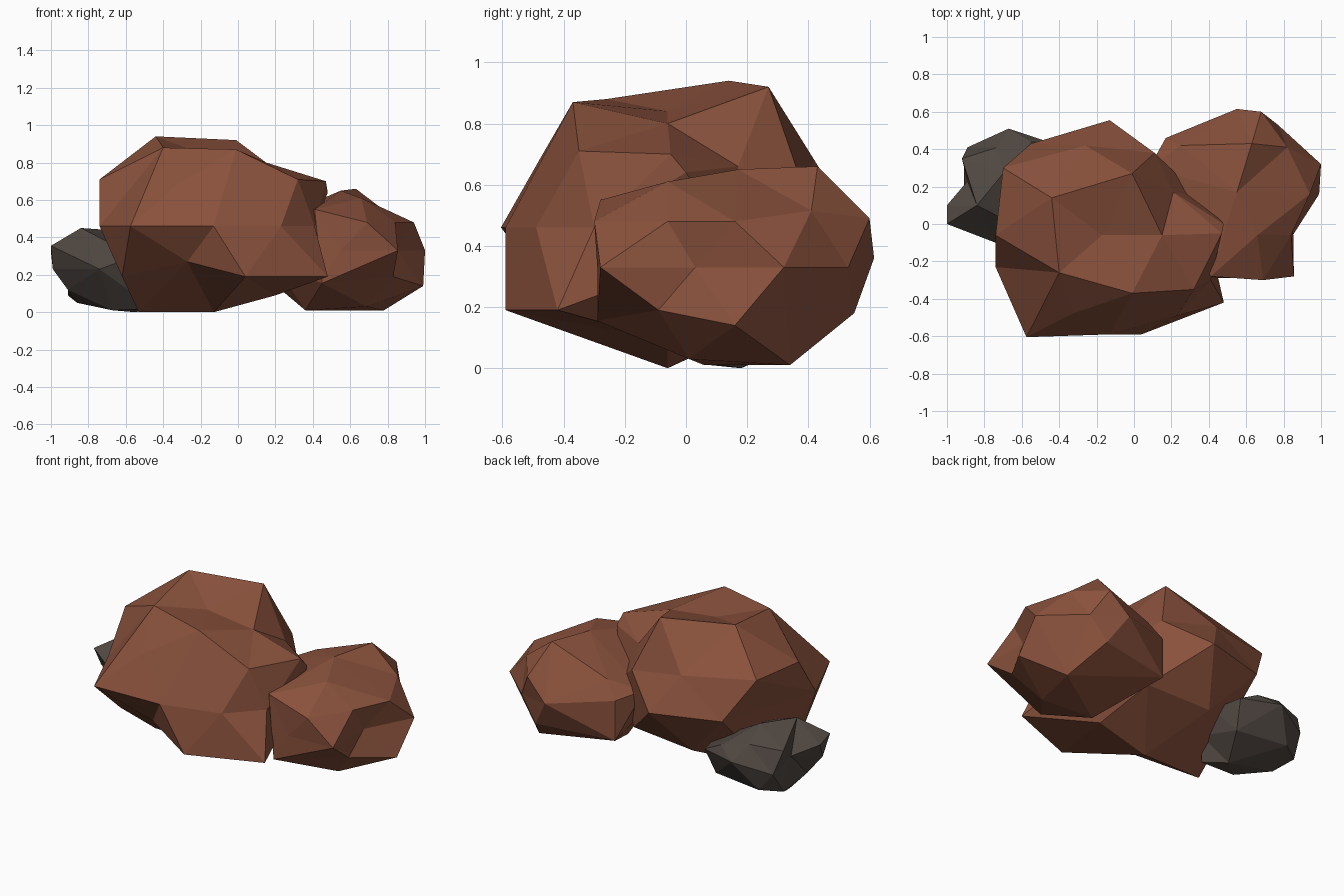
import bpy
import bmesh
from mathutils import Vector

# Remove the default cube
default_cube = bpy.data.objects.get("Cube")
if default_cube:
    bpy.data.objects.remove(default_cube, do_unlink=True)


def make_material(name, colour):
    material = bpy.data.materials.new(name)
    material.use_nodes = True
    material.diffuse_color = (*colour, 1)
    shader = next(node for node in material.node_tree.nodes if node.type == "BSDF_PRINCIPLED")
    shader.inputs["Base Color"].default_value = (*colour, 1)
    shader.inputs["Roughness"].default_value = .9
    return material


def make_rock(name, centre, corners, material):
    """Facet a rock: link the corners as seen from its centre, then move them out to place."""
    centre = Vector(centre)
    targets = [Vector(corner) for corner in corners]
    mesh_builder = bmesh.new()
    vertices = [mesh_builder.verts.new((target - centre).normalized()) for target in targets]
    bmesh.ops.convex_hull(mesh_builder, input=vertices)
    for vertex, target in zip(vertices, targets):
        vertex.co = target
    bmesh.ops.recalc_face_normals(mesh_builder, faces=mesh_builder.faces[:])
    mesh = bpy.data.meshes.new(name)
    mesh_builder.to_mesh(mesh)
    mesh_builder.free()
    mesh.materials.append(material)
    rock = bpy.data.objects.new(name, mesh)
    bpy.context.collection.objects.link(rock)
    return rock


brown_stone = make_material("reddish brown stone", (.255, .084, .046))
grey_stone = make_material("dark grey stone", (.08, .063, .053))

# Large boulder: crown, shoulders, belt, then underside
make_rock("large_boulder", (-.15, -.02, .42), [
    (-.44, .14, .94), (-.01, .27, .92), (-.01, -.37, .87), (-.4, -.26, .88),
    (-.17, -.06, .84), (.15, -.06, .8),
    (-.74, -.06, .71), (-.7, .3, .72), (-.26, .42, .68), (.11, .38, .6),
    (.21, .17, .66), (.47, -.05, .7), (.48, 0, .64), (.32, -.35, .71), (-.33, -.48, .68),
    (-.74, -.23, .46), (-.575, -.605, .46), (-.13, -.59, .46), (.23, -.49, .46),
    (.41, -.3, .46), (-.55, .43, .47), (-.13, .555, .46), (.35, .15, .4),
    (-.27, -.46, .27), (.04, -.59, .19), (.48, -.42, .19), (-.62, -.28, .19),
    (-.28, .33, .18), (.15, .3, .2),
    (-.53, -.06, 0), (-.13, -.06, 0), (.2, -.06, .09),
], brown_stone)

# Side boulder: crown, belt, then underside
make_rock("side_boulder", (.57, .17, .33), [
    (.63, .43, .66), (.55, .17, .65), (.66, -.06, .61), (.41, -.28, .55),
    (.25, .42, .52), (.82, .41, .515), (.94, .16, .48), (.84, -.06, .48),
    (.69, -.3, .48), (.68, .6, .49), (.55, .615, .36), (.17, .46, .42), (.08, .3, .45),
    (1, .32, .33), (.85, .03, .33), (.855, -.28, .33), (.55, -.29, .33),
    (.77, .53, .33), (.99, .16, .14), (.83, -.09, .19),
    (.45, -.29, .155), (.66, .55, .18), (.17, .46, .17),
    (.78, .34, .01), (.69, .01, .03), (.36, .06, .01), (.2, .05, .25),
], brown_stone)

# Small dark stone: top, sides, then underside
make_rock("small_stone", (-.7, .2, .22), [
    (-.84, .1, .45), (-.7, .27, .44), (-.73, .41, .37), (-.92, .35, .355),
    (-1, 0, .355), (-1, .1, .32), (-.99, .06, .23), (-.74, -.1, .23), (-.55, -.05, .3),
    (-.89, .23, .27), (-.89, .41, .22), (-.67, .51, .28), (-.55, .44, .33),
    (-.43, .43, .27), (-.38, .25, .26), (-.91, .1, .12), (-.91, .33, .09),
    (-.79, .41, .1), (-.86, .2, .05), (-.46, .36, .1), (-.4, .12, .15),
    (-.67, .08, .01), (-.55, .18, 0), (-.45, .06, .02),
], grey_stone)
